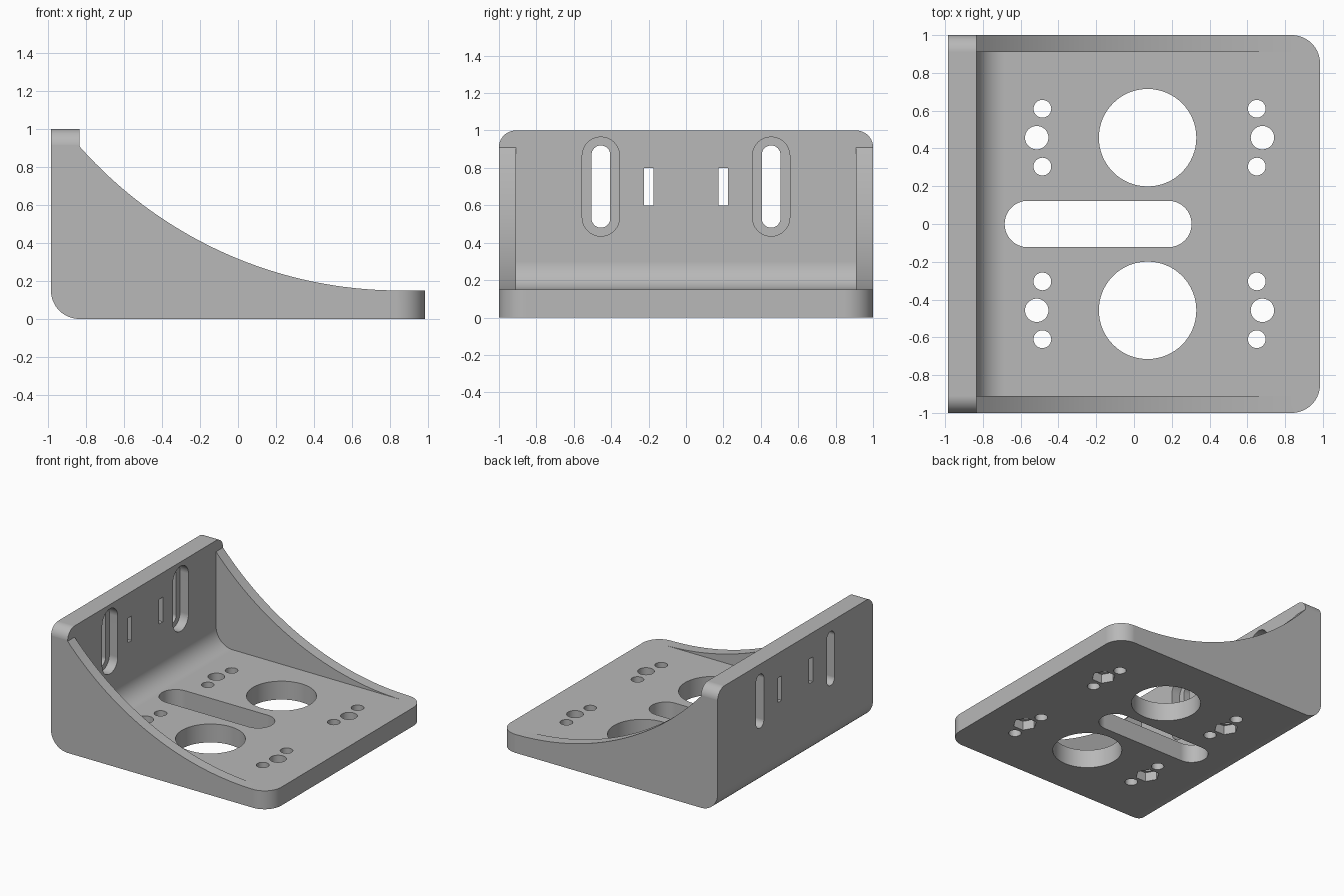
import bpy, bmesh
from math import cos, sin, pi, sqrt

if "Cube" in bpy.data.objects:
    bpy.data.objects.remove(bpy.data.objects["Cube"])

grey = bpy.data.materials.new("plain grey")
grey.use_nodes = True
grey.diffuse_color = (0.48, 0.48, 0.48, 1)
grey.node_tree.nodes["Principled BSDF"].inputs["Base Color"].default_value = grey.diffuse_color

T = 0.15            # plate thickness
X, RIB = 0.985, 0.91  # half length, inner face of the ribs
WALL = -X + T       # inner face of the upright wall


def arc(cx, cy, r, start, end, n=16):
    """Points on an arc, angles in units of pi."""
    angles = [pi * (start + (end - start) * i / n) for i in range(n + 1)]
    return [(cx + r * cos(a), cy + r * sin(a)) for a in angles]


def circle(cx, cy, r, n=48):
    return arc(cx, cy, r, 0, 2, n)[:-1]


def slot(x0, x1, cy, r):
    return arc(x1 - r, cy, r, -0.5, 0.5) + arc(x0 + r, cy, r, 0.5, 1.5)


def prism(name, points, axis, lo, hi):
    """Extrude a 2D outline along one axis."""
    place = {"x": lambda a, b, c: (c, a, b),
             "y": lambda a, b, c: (a, c, b),
             "z": lambda a, b, c: (a, b, c)}[axis]
    bm = bmesh.new()
    ends = [[bm.verts.new(place(a, b, c)) for a, b in points] for c in (lo, hi)]
    for ring in ends:
        bm.faces.new(ring)
    n = len(points)
    for i in range(n):
        j = (i + 1) % n
        bm.faces.new((ends[0][i], ends[0][j], ends[1][j], ends[1][i]))
    bmesh.ops.recalc_face_normals(bm, faces=bm.faces)
    mesh = bpy.data.meshes.new(name)
    bm.to_mesh(mesh)
    bm.free()
    mesh.materials.append(grey)
    obj = bpy.data.objects.new(name, mesh)
    bpy.context.collection.objects.link(obj)
    return obj


def combine(tool, operation="DIFFERENCE"):
    mod = bracket.modifiers.new("shape", "BOOLEAN")
    mod.operation, mod.solver, mod.object = operation, "EXACT", tool
    bpy.context.view_layer.objects.active = bracket
    bpy.ops.object.modifier_apply(modifier=mod.name)
    bpy.data.objects.remove(tool)


def cut(points, axis, lo, hi):
    combine(prism("cutter", points, axis, lo, hi))


# Side silhouette: rounded heel, upright wall, swept rib curve
R, END, STEPS = 2.25, 0.85, 40
sweep = []
for i in range(STEPS + 1):
    x = WALL + (END - WALL) * i / STEPS
    sweep.append((x, T + R - sqrt(R * R - (x - END) ** 2)))
side = [(1.1, 0), (1.1, T)] + sweep[::-1] + [(WALL, 1.1), (-X, 1.1)]
side += arc(WALL, T, T, 1, 1.5)
bracket = prism("angle_bracket", side, "y", -1.1, 1.1)

# Hollow between the two ribs, with an inner fillet
cut([(WALL, 1.2)] + arc(WALL + T, 2 * T, T, 1, 1.5) + [(END, T), (END, 1.2)],
    "y", -RIB, RIB)

# Rounded front corners of the base, then rounded top corners of the wall
plan = [(-1.2, -1)] + arc(X - T, T - 1, T, -0.5, 0) + arc(X - T, 1 - T, T, 0, 0.5) + [(-1.2, 1)]
combine(prism("plan", plan, "z", -0.2, 1.3), "INTERSECT")
w, r = 1.0002, 0.09
front = [(-w, -0.3), (w, -0.3)] + arc(w - r, 1 - r, r, 0, 0.5) + arc(r - w, 1 - r, r, 0.5, 1)
combine(prism("elevation", front, "x", -1.3, 1.3), "INTERSECT")

# Long centre slot in the base
cut(slot(-0.685, 0.305, 0, 0.123), "z", -0.1, 0.4)

for s in (-1, 1):
    # Large round openings
    cut(circle(0.072, s * 0.457, 0.258, 64), "z", -0.1, 0.4)
    # Bolt holes with hexagonal nut pockets underneath, and pin holes beside them
    for bolt_x, pin_x in ((-0.515, -0.485), (0.68, 0.65)):
        cut(circle(bolt_x, s * 0.457, 0.062), "z", -0.1, 0.4)
        cut(circle(bolt_x, s * 0.457, 0.09, 6), "z", -0.1, 0.075)
        for dy in (-0.153, 0.153):
            cut(circle(pin_x, s * 0.457 + dy, 0.047, 32), "z", -0.1, 0.4)
    # Upright slots with a wider recess on the inner face
    for z0, z1, rad, depth in ((0.435, 0.965, 0.1, -X + T / 2), (0.48, 0.92, 0.05, -1.2)):
        upright = [(a, b) for b, a in slot(z0, z1, s * 0.455, rad)]
        cut(upright, "x", depth, -0.6)
    # Narrow rectangular slits
    a, b = s * 0.2 - 0.025, s * 0.2 + 0.025
    cut([(a, 0.6), (b, 0.6), (b, 0.8), (a, 0.8)], "x", -1.2, -0.6)

# Smooth the round surfaces while flat faces stay flat
bpy.ops.object.select_all(action="DESELECT")
bracket.select_set(True)
bpy.context.view_layer.objects.active = bracket
bpy.ops.object.shade_smooth_by_angle(angle=pi / 6)
normals = bracket.modifiers.new("flat_faces", "WEIGHTED_NORMAL")
normals.keep_sharp = True
